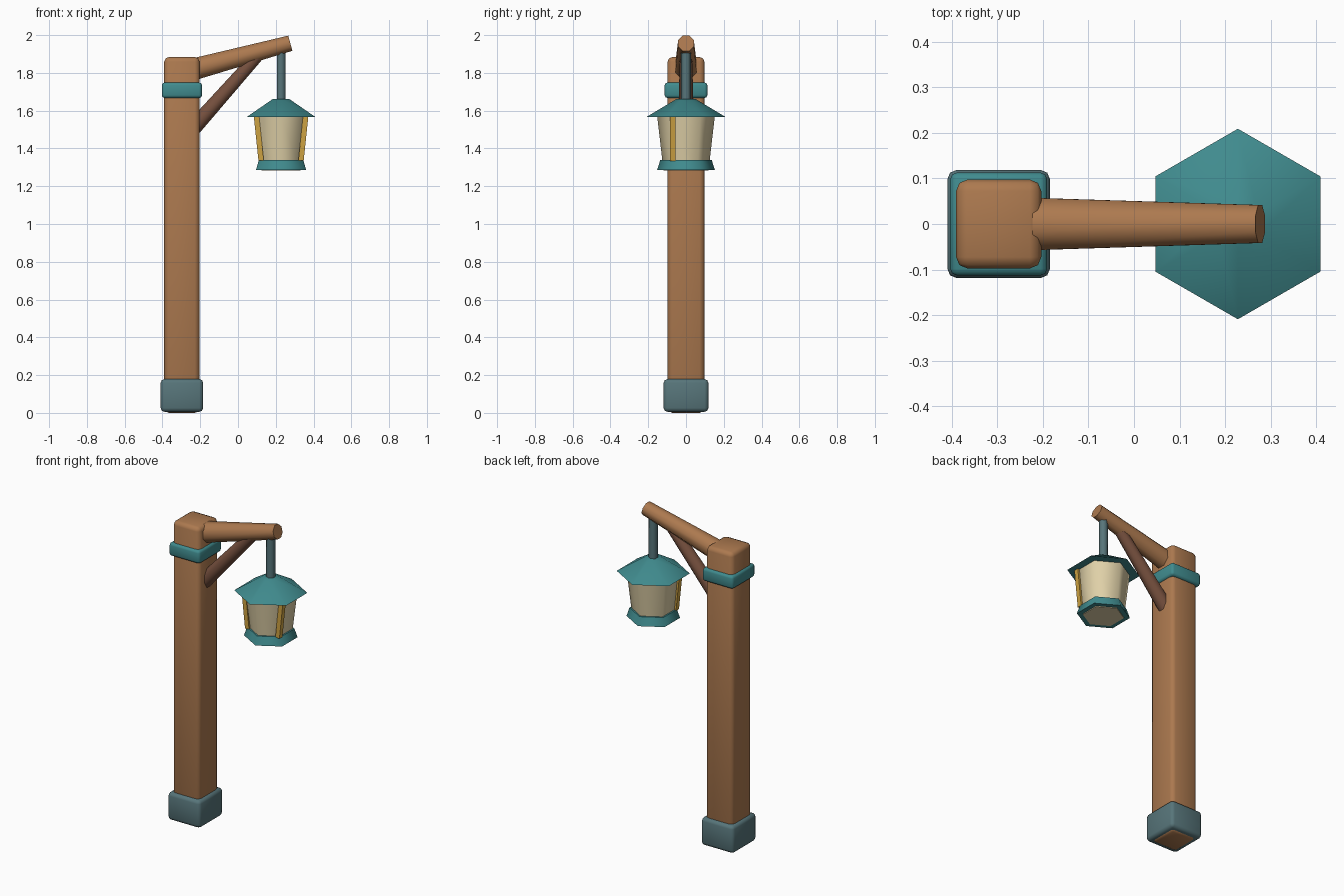
import bpy, bmesh, math
from mathutils import Vector, Matrix

if "Cube" in bpy.data.objects:
    bpy.data.objects.remove(bpy.data.objects["Cube"])


def material(name, r, g, b):
    def lin(c):
        c /= 255
        return c / 12.92 if c <= 0.04045 else ((c + 0.055) / 1.055) ** 2.4
    m = bpy.data.materials.new(name)
    m.diffuse_color = (lin(r), lin(g), lin(b), 1)
    m.use_nodes = True
    m.node_tree.nodes["Principled BSDF"].inputs["Base Color"].default_value = m.diffuse_color
    return m


WOOD = material("wood", 172, 121, 79)
DARK_WOOD = material("dark wood", 118, 80, 62)
TEAL = material("teal paint", 64, 139, 142)
METAL = material("grey metal", 87, 117, 122)
CREAM = material("cream glass", 224, 209, 168)
GOLD = material("gold strip", 206, 162, 66)


def finish(name, bm, mat, angle):
    bmesh.ops.recalc_face_normals(bm, faces=bm.faces)
    me = bpy.data.meshes.new(name)
    bm.to_mesh(me)
    bm.free()
    me.materials.append(mat)
    ob = bpy.data.objects.new(name, me)
    bpy.context.collection.objects.link(ob)
    bpy.ops.object.select_all(action='DESELECT')
    ob.select_set(True)
    bpy.context.view_layer.objects.active = ob
    bpy.ops.object.shade_smooth_by_angle(angle=math.radians(angle))
    return ob


def block(name, centre, size, bevel, mat, tilt=0):
    bm = bmesh.new()
    bmesh.ops.create_cube(bm, size=1)
    bmesh.ops.scale(bm, vec=size, verts=bm.verts)
    if bevel:
        bmesh.ops.bevel(bm, geom=bm.edges[:], offset=bevel, segments=2,
                        profile=0.5, affect='EDGES')
    bmesh.ops.transform(bm, verts=bm.verts, matrix=Matrix.Translation(centre)
                        @ Matrix.Rotation(tilt, 4, 'Y'))
    return finish(name, bm, mat, 50)


def taper(name, start, end, r0, r1, sides, mat, twist=0):
    # tapered prism between two points lying in the xz plane
    a, b = Vector(start), Vector(end)
    d = b - a
    bm = bmesh.new()
    bmesh.ops.create_cone(bm, cap_ends=True, segments=sides, radius1=r0,
                          radius2=r1, depth=d.length)
    bmesh.ops.transform(bm, verts=bm.verts, matrix=Matrix.Translation((a + b) / 2)
                        @ Matrix.Rotation(math.atan2(d.x, d.z), 4, 'Y')
                        @ Matrix.Rotation(twist, 4, 'Z'))
    return finish(name, bm, mat, 62)


# Post with its foot and collar
PX = -0.297
block("post", (PX, 0, 0.942), (0.187, 0.195, 1.884), 0.025, WOOD)
block("foot", (PX, 0, 0.0925), (0.225, 0.237, 0.173), 0.02, METAL)
block("collar", (PX, 0, 1.708), (0.213, 0.226, 0.082), 0.015, TEAL)

# Rising arm and diagonal brace
taper("arm", (-0.28, 0, 1.807), (0.277, 0, 1.957), 0.064, 0.045, 8, WOOD, math.pi / 8)
taper("brace", (-0.25, 0, 1.493), (0.10, 0, 1.887), 0.046, 0.035, 8, DARK_WOOD, math.pi / 8)

# Hanging six-sided lantern
LX = 0.228
taper("hanger_rod", (LX, 0, 1.64), (LX, 0, 1.93), 0.026, 0.026, 6, METAL)
taper("lantern_roof", (LX, 0, 1.567), (LX, 0, 1.662), 0.209, 0.05, 6, TEAL)
taper("lantern_glass", (LX, 0, 1.282), (LX, 0, 1.575), 0.119, 0.153, 6, CREAM)
taper("lantern_rim", (LX, 0, 1.286), (LX, 0, 1.339), 0.153, 0.136, 6, TEAL)

# Two gold strips on the front corners
for side, label in ((-1, "left"), (1, "right")):
    block("gold_strip_" + label, (LX + side * 0.118, -0.07, 1.453),
          (0.028, 0.03, 0.235), 0, GOLD, side * 0.105)
